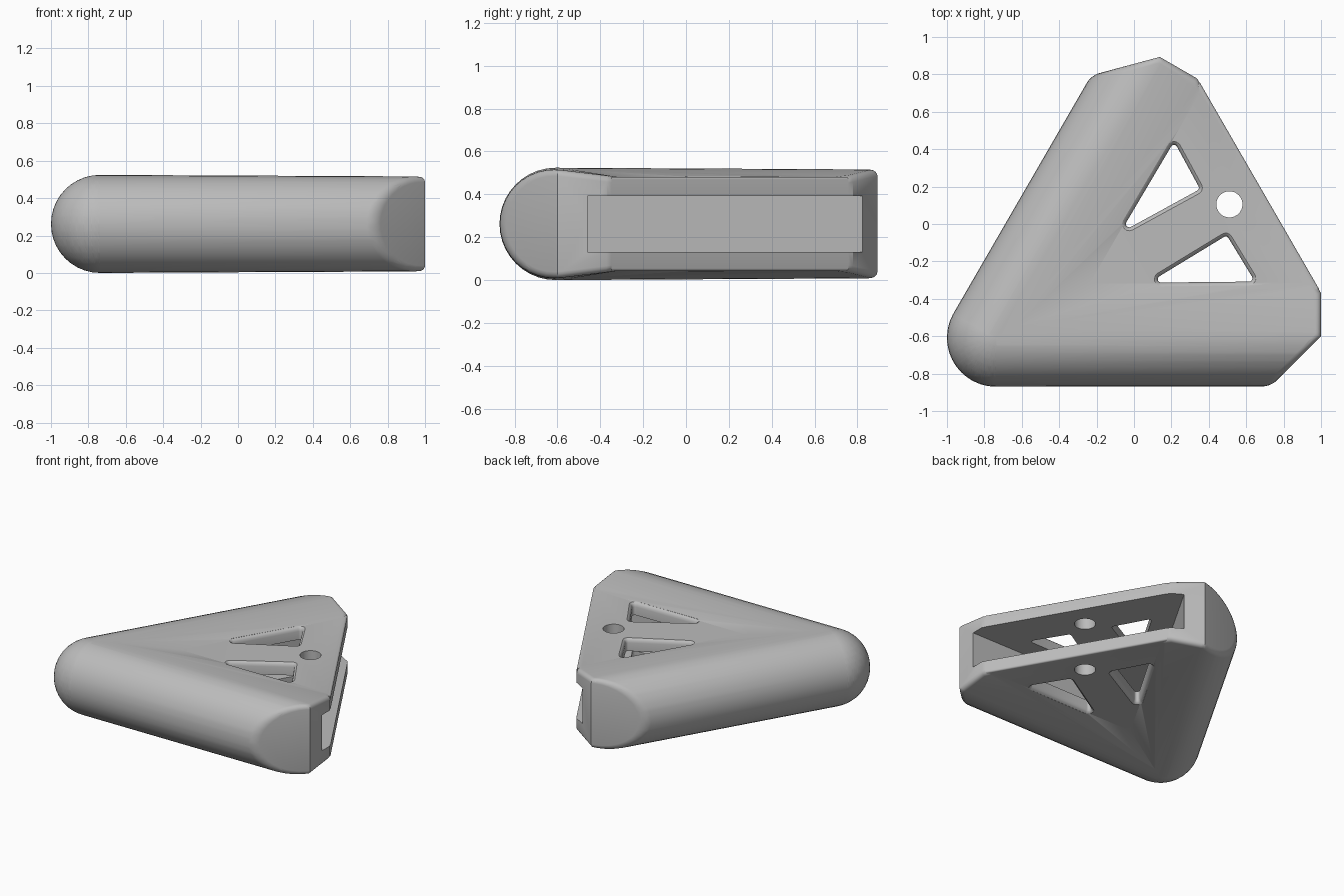
import bpy, bmesh, math
from mathutils import Vector

if "Cube" in bpy.data.objects:
    bpy.data.objects.remove(bpy.data.objects["Cube"])

MID = 0.262                              # height of the middle plane
CORNER = Vector((-0.738, -0.608, MID))   # centre of the round corner
ROUND = 0.03                             # rim rounding
AXIS = Vector((math.cos(math.pi / 6), 0.5, 0))

grey = bpy.data.materials.new("grey plastic")
grey.use_nodes = True
grey.diffuse_color = (0.5, 0.5, 0.5, 1)
grey.node_tree.nodes["Principled BSDF"].inputs["Base Color"].default_value = (0.5, 0.5, 0.5, 1)


def mirror_dir(v):
    """Reflect a direction across the bracket's diagonal."""
    flat = Vector((v.x, v.y, 0))
    out = 2 * flat.dot(AXIS) * AXIS - flat
    return Vector((out.x, out.y, v.z))


def mirror(p):
    return CORNER + mirror_dir(p - CORNER)


# End planes: tip, chamfer and the slanted open side
ENDS = [(Vector((1, -0.6, 0)), Vector((1, 0, 0))),
        (Vector((1, -0.6, 0)), Vector((1, -1, 0)).normalized()),
        (Vector((1, -0.37, 0)), AXIS)]
BOTH_ENDS = ENDS + [(mirror(p), mirror_dir(n)) for p, n in ENDS[:2]]


def hull(points):
    bm = bmesh.new()
    for p in points:
        bm.verts.new(p)
    bmesh.ops.remove_doubles(bm, verts=bm.verts[:], dist=0.0005)
    bmesh.ops.convex_hull(bm, input=bm.verts[:])
    loose = [v for v in bm.verts if not v.link_faces]
    bmesh.ops.delete(bm, geom=loose, context='VERTS')
    return bm


def make_object(name, bm):
    bmesh.ops.recalc_face_normals(bm, faces=bm.faces[:])
    mesh = bpy.data.meshes.new(name)
    bm.to_mesh(mesh)
    bm.free()
    mesh.materials.append(grey)
    ob = bpy.data.objects.new(name, mesh)
    bpy.context.collection.objects.link(ob)
    return ob


def rounded_clip(shape, planes, extra=0.0, rim=ROUND):
    """Clip a convex shape by the planes and round the rims of the cuts."""
    points = []
    for step in range(5):
        a = math.radians(22.5 * step)
        bm = hull(shape(rim * (1 - math.sin(a))))
        for p, n in planes:
            cut = p + n * (extra - rim * (1 - math.cos(a)))
            bmesh.ops.bisect_plane(bm, geom=bm.verts[:] + bm.edges[:] + bm.faces[:],
                                   plane_co=cut, plane_no=n, clear_outer=True)
        points += [v.co.copy() for v in bm.verts]
        bm.free()
    return points


def ball(centre, radius):
    bm = bmesh.new()
    bmesh.ops.create_uvsphere(bm, u_segments=40, v_segments=20, radius=radius)
    points = [v.co + centre for v in bm.verts]
    bm.free()
    return points


def bar_shape(shrink):
    # Round bar with a gentle slope down to the plate
    points = ball(CORNER, 0.262 - shrink)
    points += ball(CORNER + Vector((2.1, -0.008, 0)), 0.252 - shrink)
    for along in (0.55, 2.1):
        for side in (-1, 1):
            points.append(CORNER + Vector((along, 0.32, side * (0.214 - shrink))))
    return points


def plate_shape(shrink):
    points = []
    for along in (0.45, 2.3):
        for side in (-1, 1):
            p = CORNER + Vector((along, 0.26, side * (0.219 - shrink)))
            points += [p, mirror(p)]
    return points


def apply(target, tool, operation):
    mod = target.modifiers.new(operation.lower(), 'BOOLEAN')
    mod.operation = operation
    mod.solver = 'EXACT'
    mod.object = tool
    bpy.context.view_layer.objects.active = target
    bpy.ops.object.modifier_apply(modifier=mod.name)
    bpy.data.objects.remove(tool)


def hole_cutter(name, corners, radius, flare):
    """Rounded prism that widens softly at the two plate surfaces."""
    bm = bmesh.new()
    cx = sum(c[0] for c in corners) / len(corners)
    cy = sum(c[1] for c in corners) / len(corners)
    corners = sorted(corners, key=lambda c: math.atan2(c[1] - cy, c[0] - cx))
    count = len(corners)
    half = [(0.35, 1.0), (0.22, 1.0), (0.213, 0.5), (0.205, 0.2), (0.19, 0.0)]
    levels = [(-h, f) for h, f in half] + [(h, f) for h, f in reversed(half)]
    rings = []
    for z, f in levels:
        ring = []
        for i, c in enumerate(corners):
            prev, nxt = corners[i - 1], corners[(i + 1) % count]
            start = math.atan2(c[1] - prev[1], c[0] - prev[0]) - math.pi / 2
            stop = math.atan2(nxt[1] - c[1], nxt[0] - c[0]) - math.pi / 2
            turn = (stop - start) % math.tau if count > 1 else math.tau
            steps = 6 if count > 1 else 32
            for k in range(steps + (count > 1)):
                a = start + turn * k / steps
                r = radius + flare * f
                ring.append(bm.verts.new((c[0] + r * math.cos(a), c[1] + r * math.sin(a), MID + z)))
        rings.append(ring)
    for low, high in zip(rings, rings[1:]):
        for i in range(len(low)):
            bm.faces.new((low[i - 1], low[i], high[i], high[i - 1]))
    bm.faces.new(rings[0])
    bm.faces.new(rings[-1])
    return make_object(name, bm)


# Solid bracket: two bars meeting at the round corner, with a plate between
bar_points = rounded_clip(bar_shape, ENDS)
bracket = make_object("corner_bracket", hull(bar_points))
left_bar = make_object("left_bar", hull([mirror(p) for p in bar_points]))
plate = make_object("plate", hull(rounded_clip(plate_shape, BOTH_ENDS, 0.002, 0.012)))
apply(bracket, left_bar, 'UNION')
apply(bracket, plate, 'UNION')

# Triangular pocket open on the slanted side
pocket = []
for x in (-0.48, 2.0):
    for side in (-0.13, 0.13):
        p = Vector((x, -0.46, MID + side))
        pocket += [p, mirror(p)]
apply(bracket, make_object("pocket_cutter", hull(pocket)), 'DIFFERENCE')

# Two triangular windows and the pin hole
window = [(0.49, -0.085), (0.615, -0.29), (0.145, -0.295)]
twin = [tuple(mirror(Vector((x, y, MID))).xy) for x, y in window]
apply(bracket, hole_cutter("window_cutter", window, 0.018, 0.02), 'DIFFERENCE')
apply(bracket, hole_cutter("twin_cutter", twin, 0.018, 0.02), 'DIFFERENCE')
apply(bracket, hole_cutter("pin_cutter", [(0.51, 0.105)], 0.07, 0), 'DIFFERENCE')

# Smooth shading with crisp edges
bpy.ops.object.select_all(action='DESELECT')
bracket.select_set(True)
bpy.context.view_layer.objects.active = bracket
bpy.ops.object.shade_smooth_by_angle(angle=math.radians(30))
